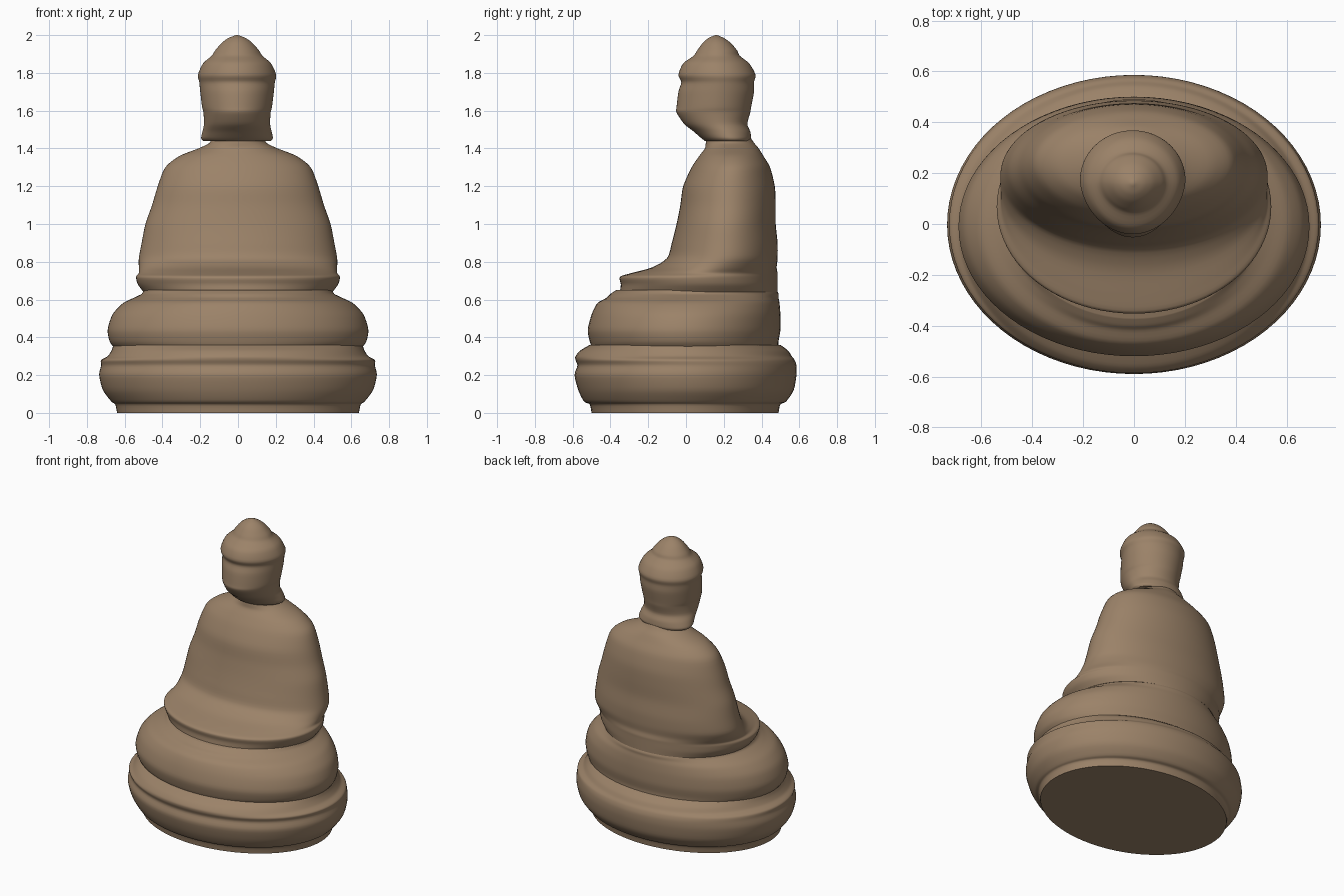
import bpy
import math

cube = bpy.data.objects.get("Cube")
if cube:
    bpy.data.objects.remove(cube, do_unlink=True)

# One carved-stone colour for everything
stone = bpy.data.materials.new("warm_brown_stone")
stone.use_nodes = True
stone_colour = (0.33, 0.225, 0.14, 1)
stone.diffuse_color = stone_colour
stone.node_tree.nodes["Principled BSDF"].inputs["Base Color"].default_value = stone_colour

SIDES = 80
STEPS = 4


def spline(p0, p1, p2, p3, t):
    """Gentle interpolation between the rows p1 and p2."""
    def blend(a, b, c, d):
        m1, m2 = (c - a) * 0.4, (d - b) * 0.4
        return ((2 * t**3 - 3 * t**2 + 1) * b + (t**3 - 2 * t**2 + t) * m1
                + (3 * t**2 - 2 * t**3) * c + (t**3 - t**2) * m2)
    return [blend(*values) for values in zip(p0, p1, p2, p3)]


def refine(rows):
    padded = [rows[0]] + rows + [rows[-1]]
    result = []
    for i in range(len(rows) - 1):
        for s in range(STEPS):
            result.append(spline(*padded[i:i + 4], s / STEPS))
    return result + [list(rows[-1])]


def loft(name, rows, centre_low, centre_high, front_power=1.0, shift=0.0):
    """Skin oval rings; a row is height, half width, front y, back y."""
    rings = refine(rows)
    low, high = rows[0][0], rows[-1][0]
    verts, faces = [], []
    for z, half_width, front, back in rings:
        mix = min(1, max(0, (z - low) / (high - low)))
        # Widest point of the ring, kept inside its depth
        share = centre_low + (centre_high - centre_low) * mix
        middle = front + (back - front) * share
        for k in range(SIDES):
            angle = math.tau * k / SIDES
            c, s = math.cos(angle), math.sin(angle)
            if s < 0:
                y = middle - (middle - front) * abs(s) ** front_power
            else:
                y = middle + (back - middle) * s
            verts.append((shift + half_width * c, y, z))
    for r in range(len(rings) - 1):
        for k in range(SIDES):
            n = (k + 1) % SIDES
            a, b = r * SIDES, (r + 1) * SIDES
            faces.append((a + k, a + n, b + n, b + k))
    faces.append(tuple(reversed(range(SIDES))))
    faces.append(tuple(range(len(verts) - SIDES, len(verts))))
    mesh = bpy.data.meshes.new(name)
    mesh.from_pydata(verts, [], faces)
    mesh.materials.append(stone)
    obj = bpy.data.objects.new(name, mesh)
    bpy.context.collection.objects.link(obj)
    bpy.ops.object.select_all(action="DESELECT")
    obj.select_set(True)
    bpy.context.view_layer.objects.active = obj
    bpy.ops.object.shade_smooth_by_angle(angle=math.radians(50))
    return obj


# Rounded cushion pedestal with a thin foot and an upper lip
loft("pedestal", [
    (0, .64, -.5, .49), (.045, .65, -.51, .5), (.06, .67, -.54, .53),
    (.12, .715, -.57, .57), (.2, .735, -.59, .585), (.25, .725, -.575, .585),
    (.28, .725, -.585, .575), (.3, .69, -.585, .56), (.33, .67, -.56, .54),
    (.36, .66, -.51, .5),
], .5, .5)

# Crossed legs as one soft bulging roll
loft("crossed_legs", [
    (.35, .66, -.5, .49), (.38, .68, -.51, .49), (.44, .69, -.52, .5),
    (.52, .665, -.5, .5), (.58, .61, -.47, .495), (.61, .55, -.42, .49),
    (.63, .51, -.4, .49), (.65, .5, -.37, .48),
], .5, .5)

# Robed torso rising from the lap to the neck
loft("robed_torso", [
    (.64, .5, -.35, .485), (.68, .53, -.345, .485), (.72, .54, -.35, .485),
    (.74, .525, -.29, .485), (.77, .525, -.18, .48), (.82, .525, -.1, .485),
    (.9, .51, -.075, .485), (1, .49, -.05, .475), (1.1, .455, -.03, .475),
    (1.2, .425, -.015, .47), (1.3, .385, .03, .445), (1.36, .31, .07, .41),
    (1.4, .21, .1, .385), (1.43, .15, .105, .36), (1.46, .14, .11, .34),
], .5, .5)

# Head with a narrow chin, hair band and rounded topknot
loft("head", [
    (1.44, .18, .1, .34), (1.455, .19, .08, .345), (1.49, .183, .04, .34),
    (1.53, .175, -.01, .325), (1.59, .178, -.05, .34), (1.62, .185, -.05, .345),
    (1.7, .195, -.04, .36), (1.75, .2, -.025, .36), (1.79, .207, -.04, .368),
    (1.85, .18, -.015, .335), (1.89, .135, .04, .285), (1.92, .115, .06, .27),
    (1.96, .08, .09, .235), (1.985, .045, .12, .2), (2, .005, .155, .165),
], .55, .5, front_power=1.15, shift=-.005)
